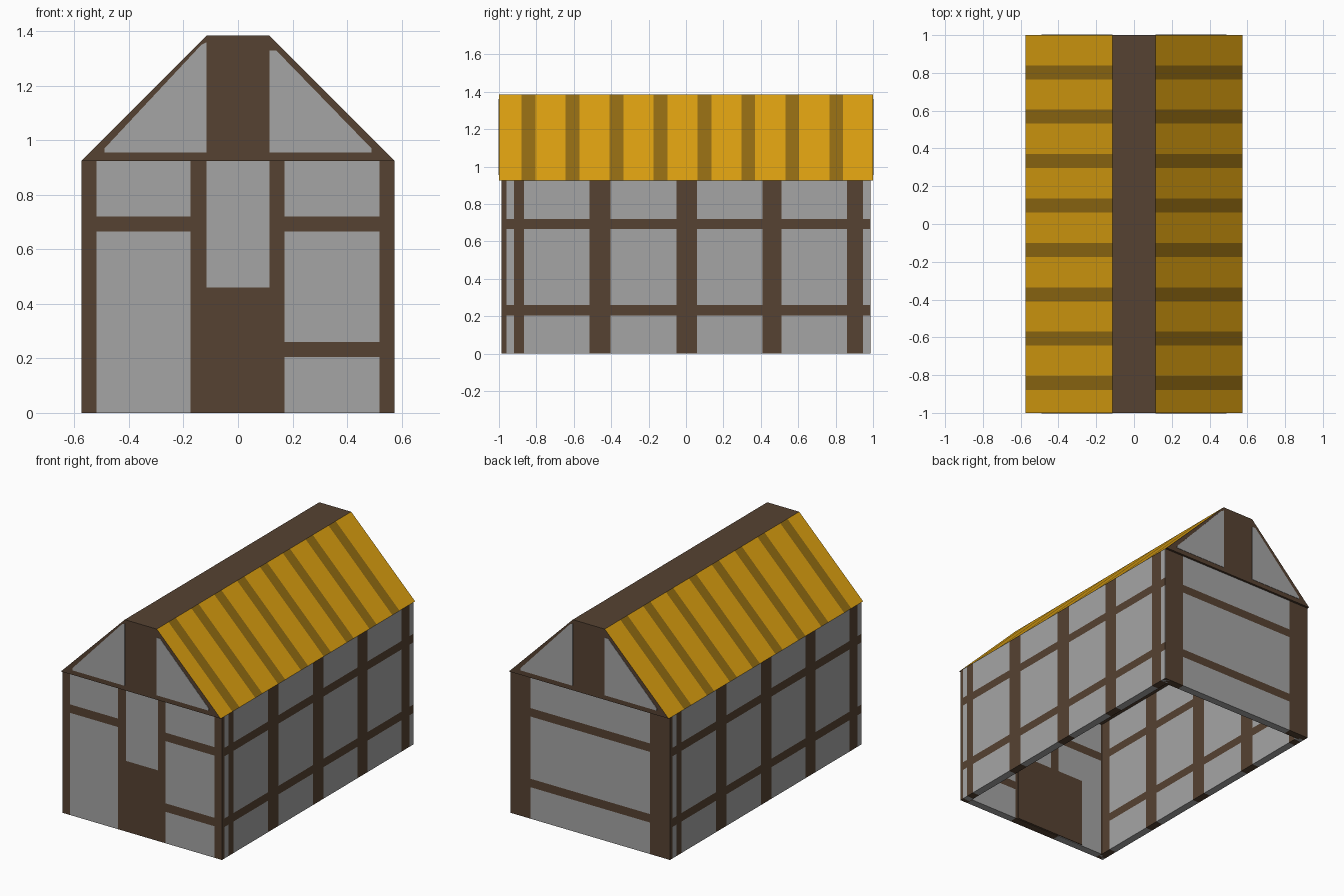
import bpy, bmesh, math

if "Cube" in bpy.data.objects:
    bpy.data.objects.remove(bpy.data.objects["Cube"])


def material(name, rgb):
    m = bpy.data.materials.new(name)
    lin = [c / 255 / 12.92 if c < 10 else ((c / 255 + 0.055) / 1.055) ** 2.4 for c in rgb]
    m.diffuse_color = (*lin, 1)
    m.use_nodes = True
    m.node_tree.nodes["Principled BSDF"].inputs["Base Color"].default_value = m.diffuse_color
    return m


PLASTER = material("grey_plaster", (165, 165, 165))
TIMBER = material("dark_timber", (86, 66, 50))
THATCH = material("yellow_thatch", (220, 160, 16))
BATTEN = material("dark_yellow_stripe", (147, 108, 18))


def finish(name, bm, mats):
    me = bpy.data.meshes.new(name)
    bm.to_mesh(me)
    bm.free()
    ob = bpy.data.objects.new(name, me)
    for m in mats:
        me.materials.append(m)
    bpy.context.collection.objects.link(ob)
    return ob


def wall(name, us, zs, is_timber, dist, turn):
    """Timber-framed panel: a grid facing -y at y=-dist, turned about z, thickened inward."""
    bm = bmesh.new()
    grid = [[bm.verts.new((u, -dist, z)) for z in zs] for u in us]
    for i in range(len(us) - 1):
        for j in range(len(zs) - 1):
            f = bm.faces.new((grid[i][j], grid[i + 1][j], grid[i + 1][j + 1], grid[i][j + 1]))
            u, z = (us[i] + us[i + 1]) / 2, (zs[j] + zs[j + 1]) / 2
            f.material_index = int(is_timber(u, z))
    ob = finish(name, bm, [PLASTER, TIMBER])
    ob.rotation_euler.z = math.radians(turn)
    mod = ob.modifiers.new("thickness", 'SOLIDIFY')
    mod.thickness, mod.offset = 0.05, -1
    return ob


def beam(z):
    return 0.205 < z < 0.26 or 0.665 < z < 0.72


# Front wall with door panel and window bay
ZS = [0, 0.205, 0.26, 0.46, 0.665, 0.72, 0.925]


def front_rule(u, z):
    if abs(u) > 0.52:
        return True
    if -0.175 < u < 0.17:
        return z < 0.46 or abs(u) > 0.115
    return beam(z) and (u > 0 or z > 0.5)


wall("front_wall", [-0.574, -0.52, -0.175, -0.115, 0.115, 0.17, 0.52, 0.574], ZS, front_rule, 0.986, 0)

# Back wall with broad corner posts
wall("back_wall", [-0.574, -0.43, 0.43, 0.574], ZS,
     lambda u, z: abs(u) > 0.43 or beam(z), 0.986, 180)

# Side walls
POSTS = [(-0.985, -0.96), (-0.92, -0.865), (-0.515, -0.405), (-0.05, 0.06), (0.41, 0.51), (0.86, 0.945)]
side_us = [u for p in POSTS for u in p] + [0.985]
for name, turn in (("right_wall", 90), ("left_wall", 270)):
    wall(name, side_us, ZS, lambda u, z: beam(z) or any(a < u < b for a, b in POSTS), 0.575, turn)

# Door panel on the inside of the front wall
bm = bmesh.new()
bmesh.ops.create_cube(bm, size=1)
for v in bm.verts:
    v.co = (-0.105 + v.co.x * 0.51, -0.935 + v.co.y * 0.008, 0.232 + v.co.z * 0.456)
finish("inner_door_panel", bm, [TIMBER])

# Roof: profile swept along y, striped slopes, flat ridge, closed ends and underside
PROFILE = [(-0.575, 0.925), (-0.115, 1.385), (0.115, 1.385), (0.575, 0.925)]
ys = [-1.0]
for k in range(8):
    c = -0.842 + 0.235 * k
    ys += [c - 0.037, c + 0.037]
ys.append(1.0)
bm = bmesh.new()
rings = [[bm.verts.new((x, y, z)) for x, z in PROFILE] for y in ys]
for j in range(len(ys) - 1):
    a, b = rings[j], rings[j + 1]
    for i in range(4):
        n = (i + 1) % 4
        f = bm.faces.new((a[i], a[n], b[n], b[i]))
        f.material_index = j % 2 if i in (0, 2) else 2
for ring in (rings[0], rings[-1]):
    bm.faces.new(ring).material_index = 2
bmesh.ops.recalc_face_normals(bm, faces=bm.faces)
finish("roof", bm, [THATCH, BATTEN, TIMBER])

# Gable plaster panels, same on both ends
LEFT = [(-0.115, 0.955), (-0.115, 1.36), (-0.135, 1.35), (-0.49, 0.97), (-0.49, 0.955)]
RIGHT = [(0.115, 0.955), (0.49, 0.955), (0.49, 0.97), (0.14, 1.33), (0.115, 1.33)]
for end, turn in (("front", 0), ("back", 180)):
    bm = bmesh.new()
    for pts in (LEFT, RIGHT):
        f = bm.faces.new([bm.verts.new((x, -0.999, z)) for x, z in pts])
        ext = bmesh.ops.extrude_face_region(bm, geom=[f])["geom"]
        for v in ext:
            if isinstance(v, bmesh.types.BMVert):
                v.co.y = -1.002
    bmesh.ops.recalc_face_normals(bm, faces=bm.faces)
    ob = finish(end + "_gable_plaster", bm, [PLASTER])
    ob.rotation_euler.z = math.radians(turn)
